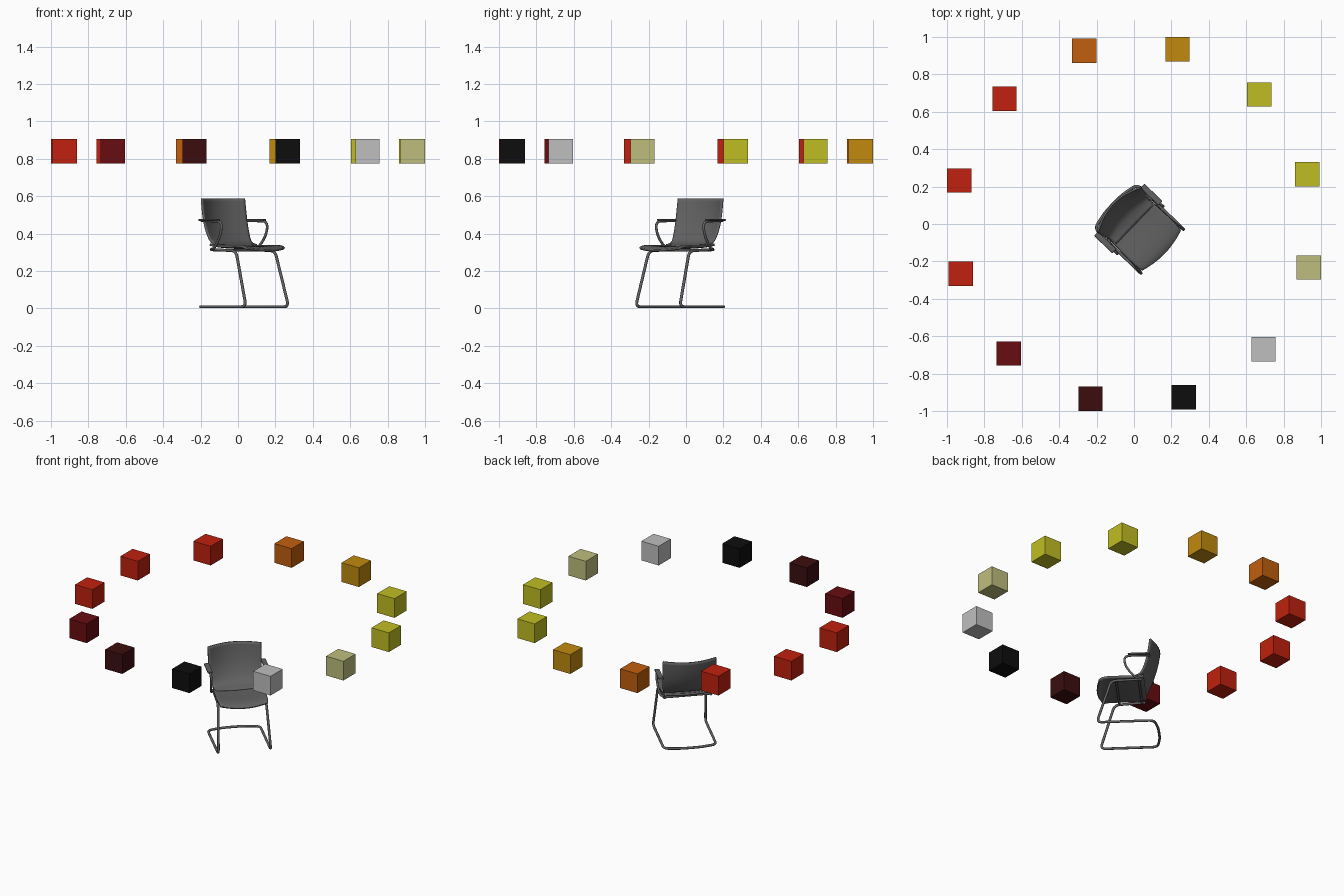
import bpy, bmesh, math
from mathutils import Vector, Matrix

cube = bpy.data.objects.get("Cube")
if cube:
    bpy.data.objects.remove(cube, do_unlink=True)

RING_START = math.radians(-74)
CHAIR_TURN = Matrix.Rotation(math.radians(46), 4, 'Z')


def material(name, hex_code):
    """Flat material from an sRGB hex code, stored as linear values."""
    rgb = []
    for i in (0, 2, 4):
        c = int(hex_code[i:i + 2], 16) / 255
        rgb.append(c / 12.92 if c <= 0.04045 else ((c + 0.055) / 1.055) ** 2.4)
    mat = bpy.data.materials.new(name)
    mat.use_nodes = True
    mat.diffuse_color = (*rgb, 1)
    mat.node_tree.nodes["Principled BSDF"].inputs["Base Color"].default_value = (*rgb, 1)
    return mat


def add_object(name, data, mat, matrix):
    obj = bpy.data.objects.new(name, data)
    bpy.context.collection.objects.link(obj)
    data.materials.append(mat)
    obj.matrix_world = matrix
    return obj


def box(name, size, mat, matrix):
    bm = bmesh.new()
    bmesh.ops.create_cube(bm, size=1)
    bmesh.ops.scale(bm, vec=size, verts=bm.verts)
    mesh = bpy.data.meshes.new(name)
    bm.to_mesh(mesh)
    bm.free()
    return add_object(name, mesh, mat, matrix)


def sheet(name, rows, thickness, mat):
    """Curved shell. Each row: depth, height, half width, edge shift in depth, edge lift."""
    bm = bmesh.new()
    grid = []
    for y, z, half, shift, lift in rows:
        line = []
        for i in range(-3, 4):
            t = i / 3
            line.append(bm.verts.new((t * half, y + shift * t * t, z + lift * t * t)))
        grid.append(line)
    for a, b in zip(grid, grid[1:]):
        for i in range(len(a) - 1):
            bm.faces.new((a[i], a[i + 1], b[i + 1], b[i]))
    bmesh.ops.recalc_face_normals(bm, faces=bm.faces)
    for face in bm.faces:
        face.smooth = True
    mesh = bpy.data.meshes.new(name)
    bm.to_mesh(mesh)
    bm.free()
    obj = add_object(name, mesh, mat, CHAIR_TURN)
    sub = obj.modifiers.new("Smooth", 'SUBSURF')
    sub.levels = sub.render_levels = 2
    sub.boundary_smooth = 'PRESERVE_CORNERS'
    solid = obj.modifiers.new("Thickness", 'SOLIDIFY')
    solid.thickness = thickness
    solid.offset = 0
    return obj


def rounded(points, radius):
    """Replace each inner corner of a path with a short curve."""
    pts = [Vector(p) for p in points]
    path = [pts[0]]
    for a, b, c in zip(pts, pts[1:], pts[2:]):
        start = b + (a - b).normalized() * min(radius, (a - b).length / 2)
        end = b + (c - b).normalized() * min(radius, (c - b).length / 2)
        for i in range(7):
            t = i / 6
            path.append(start * (1 - t) ** 2 + b * 2 * t * (1 - t) + end * t * t)
    return path + [pts[-1]]


def tube(name, points, thickness, bend, mat):
    curve = bpy.data.curves.new(name, 'CURVE')
    curve.dimensions = '3D'
    curve.bevel_depth = thickness
    curve.bevel_resolution = 3
    curve.use_fill_caps = True
    path = rounded(points, bend)
    spline = curve.splines.new('POLY')
    spline.points.add(len(path) - 1)
    for point, co in zip(spline.points, path):
        point.co = (*co, 1)
    return add_object(name, curve, mat, CHAIR_TURN)


# Ring of colour sample cubes
black = material("black", "0d0d0d")
light_grey = material("light grey", "bfbfbf")
pale_olive = material("pale olive", "bfbe7e")
yellow = material("yellow", "c0be22")
amber = material("amber", "c18a0f")
orange = material("orange", "c15f0e")
red = material("red", "c0210e")
maroon = material("maroon", "680c10")
dark_maroon = material("dark maroon", "3c0d0f")
ring = [black, light_grey, pale_olive, yellow, yellow, amber,
        orange, red, red, red, maroon, dark_maroon]
for i, mat in enumerate(ring):
    angle = RING_START + i * math.tau / len(ring)
    place = Matrix.Translation((0.963 * math.cos(angle), 0.963 * math.sin(angle), 0.84))
    box(f"sample_cube_{i + 1}", (0.13, 0.13, 0.13), mat, place)

# Seat and backrest shells
chair = material("chair grey", "626262")
sheet("seat", [
    (-0.226, 0.308, 0.148, 0.024, 0.012),
    (-0.205, 0.322, 0.153, 0.018, 0.008),
    (-0.15, 0.328, 0.156, 0.008, 0.007),
    (-0.05, 0.324, 0.155, 0, 0.008),
    (0.03, 0.324, 0.15, 0, 0.01),
    (0.07, 0.332, 0.145, 0, 0.01)], 0.012, chair)
sheet("backrest", [
    (0.158, 0.587, 0.166, -0.048, 0),
    (0.148, 0.52, 0.167, -0.046, 0),
    (0.125, 0.44, 0.165, -0.036, 0),
    (0.09, 0.375, 0.158, -0.025, 0),
    (0.055, 0.345, 0.15, -0.01, 0),
    (-0.005, 0.331, 0.142, 0, 0.008)], 0.01, chair)

# Sled frame: one bent tube from seat rail to seat rail around the floor
half = [(0.145, 0.06, 0.315), (0.15, -0.13, 0.308), (0.164, -0.218, 0.009),
        (0.164, 0.135, 0.009), (0.06, 0.155, 0.009)]
mirrored = [(-x, y, z) for x, y, z in reversed(half)]
tube("sled_frame", half + mirrored, 0.008, 0.035, chair)
for name, y in (("front_seat_brace", -0.1), ("rear_seat_brace", 0.04)):
    tube(name, [(-0.147, y, 0.311), (0.147, y, 0.311)], 0.007, 0.01, chair)

# Arms: looped tube with a flat pad on each side
for side, x in (("left", 0.176), ("right", -0.176)):
    tube(side + "_arm_tube",
         [(x * 0.84, 0.05, 0.318), (x * 0.95, 0.015, 0.32), (x, -0.04, 0.39),
          (x, -0.052, 0.465), (x, 0.03, 0.468), (x * 0.95, 0.11, 0.47)],
         0.007, 0.04, chair)
    pad = box(side + "_arm_pad", (0.032, 0.135, 0.012), chair,
              CHAIR_TURN @ Matrix.Translation((x * 1.01, 0.042, 0.473)))
    bevel = pad.modifiers.new("Rounded", 'BEVEL')
    bevel.width = 0.005
    bevel.segments = 2
